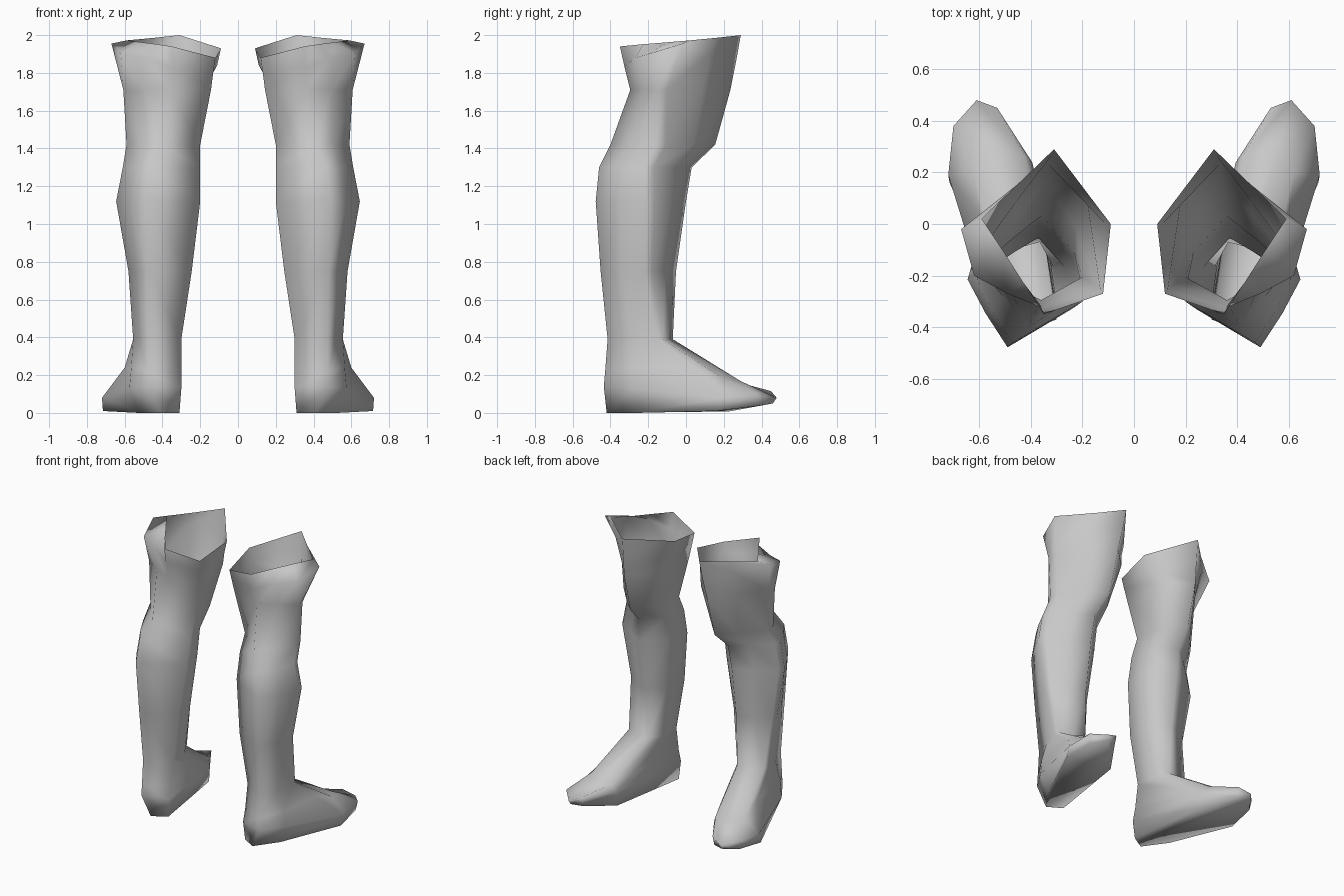
import bpy
import bmesh
import math

default_cube = bpy.data.objects.get("Cube")
if default_cube:
    bpy.data.objects.remove(default_cube, do_unlink=True)

# Single plain grey
grey = bpy.data.materials.new("plain grey")
grey.use_nodes = True
grey.diffuse_color = (0.58, 0.58, 0.58, 1)
grey.node_tree.nodes["Principled BSDF"].inputs["Base Color"].default_value = grey.diffuse_color

# Every ring runs from the shin around the outer side to the back and inner side.
# Open top edge of the thigh and the flared band just below it
RIM = [(.31, .29, 2), (.45, .155, 1.985), (.59, .02, 1.972), (.51, -.1, 1.962),
       (.43, -.225, 1.952), (.35, -.35, 1.94), (.12, -.27, 1.88), (.09, 0, 1.93)]
BAND = [(.32, .265, 1.86), (.48, .125, 1.9), (.67, -.02, 1.955), (.62, -.2, 1.9),
        (.49, -.27, 1.88), (.355, -.325, 1.83), (.13, -.26, 1.81), (.11, 0, 1.84)]

# Shaft sections: height, inner x, outer x, shin y, calf y, shin x, calf x,
# then how far forward the outer and the inner back corners sit
SECTIONS = [
    (1.71, .143, .607, .235, -.295, .335, .36, .26, .1),
    (1.42, .20, .59, .155, -.40, .34, .41, .43, .35),
    (1.30, .20, .61, .03, -.46, .36, .47, .49, .4),
    (1.12, .20, .645, .0, -.478, .37, .49, .55, .37),
    (.75, .245, .58, -.053, -.452, .37, .48, .58, .3),
    (.39, .30, .555, -.07, -.415, .365, .475, .75, .28),
]

# Foot rings: top of the foot, widest outline, and sole edge
INSTEP = [(.425, .265, .165), (.56, .29, .168), (.62, .2, .18), (.6, .04, .24),
          (.565, -.28, .24), (.475, -.428, .22), (.3, -.345, .22), (.36, .1, .2)]
OUTLINE = [(.53, .45, .115), (.61, .48, .08), (.7, .38, .1), (.72, .19, .08),
           (.575, -.28, .13), (.475, -.435, .14), (.3, -.37, .13), (.395, .24, .11)]
SOLE = [(.53, .43, .045), (.61, .46, .05), (.69, .37, .035), (.715, .16, .01),
        (.525, -.26, 0), (.41, -.42, 0), (.31, -.36, 0), (.395, .23, .008)]


def mix(a, b, t):
    return a + (b - a) * t


def shaft_ring(z, inner, outer, shin_y, calf_y, shin_x, calf_x, side, inner_back):
    """Eight-sided leg section."""
    corner = side + .1
    columns = [
        (shin_x, 1),
        (mix(shin_x, outer, .45), mix(1, corner, .44)),
        (mix(shin_x, outer, .95), corner),
        (outer, side),
        (mix(calf_x, outer, .55), side * .5),
        (calf_x, 0),
        (inner, inner_back),
        (mix(shin_x, inner, .8), .72),
    ]
    return [(x, mix(calf_y, shin_y, t), z) for x, t in columns]


def build_leg(name, side):
    rings = [RIM, BAND]
    rings += [shaft_ring(*section) for section in SECTIONS]
    rings += [INSTEP, OUTLINE, SOLE]

    bm = bmesh.new()
    loops = [[bm.verts.new((side * x, y, z)) for x, y, z in ring] for ring in rings]
    for upper, lower in zip(loops, loops[1:]):
        for i in range(len(upper)):
            j = (i + 1) % len(upper)
            bm.faces.new((upper[i], upper[j], lower[j], lower[i]))
    # Underside of the foot
    bm.faces.new(loops[-1])
    bmesh.ops.recalc_face_normals(bm, faces=bm.faces)

    mesh = bpy.data.meshes.new(name)
    bm.to_mesh(mesh)
    bm.free()
    mesh.materials.append(grey)
    leg = bpy.data.objects.new(name, mesh)
    bpy.context.collection.objects.link(leg)
    bpy.ops.object.select_all(action="DESELECT")
    leg.select_set(True)
    bpy.context.view_layer.objects.active = leg
    bpy.ops.object.shade_smooth_by_angle(angle=math.pi)


build_leg("left_leg", 1)
build_leg("right_leg", -1)
